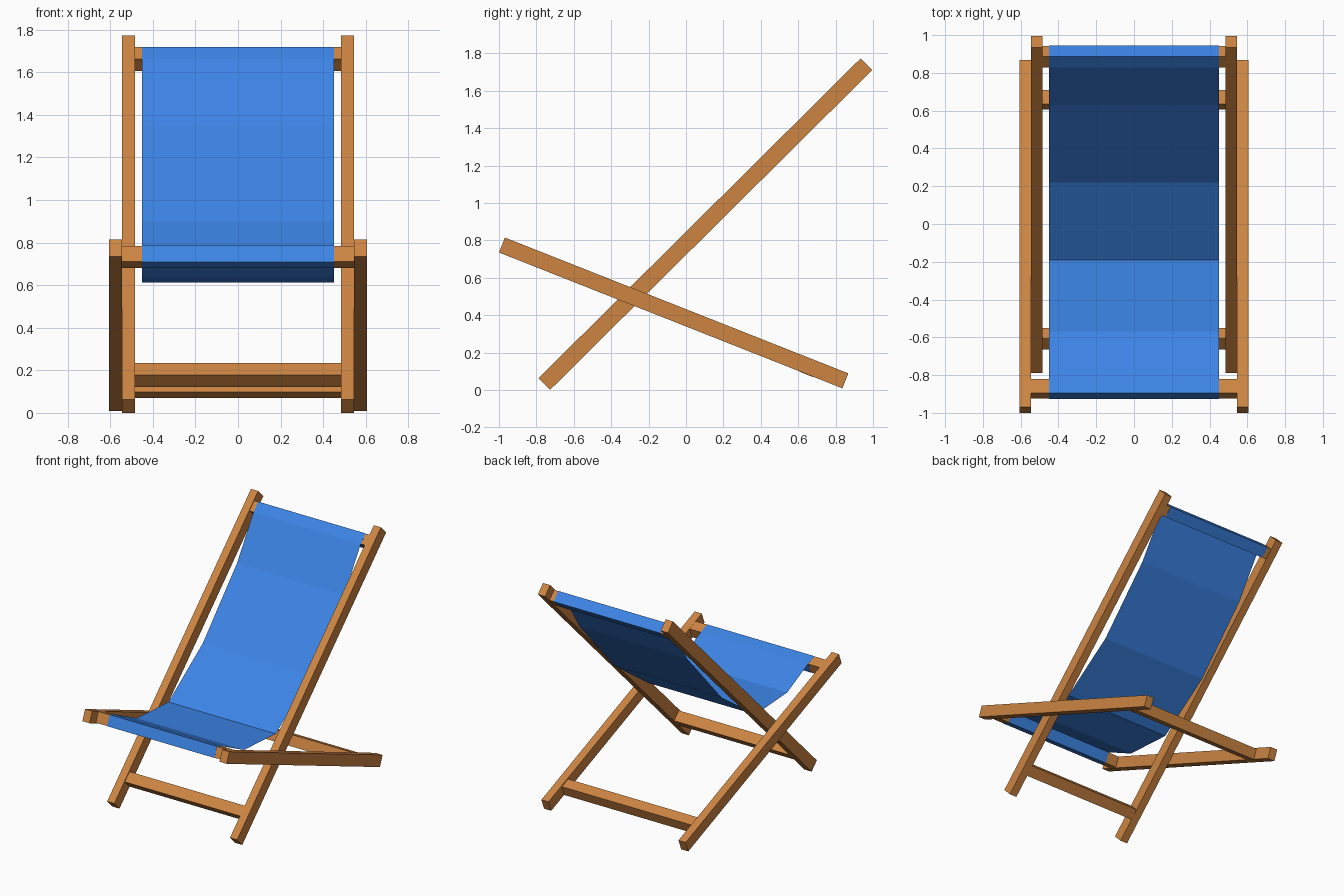
import bpy, bmesh
from mathutils import Vector

if "Cube" in bpy.data.objects:
    bpy.data.objects.remove(bpy.data.objects["Cube"])


def material(name, color):
    m = bpy.data.materials.new(name)
    m.diffuse_color = color
    m.use_nodes = True
    m.node_tree.nodes["Principled BSDF"].inputs["Base Color"].default_value = m.diffuse_color
    return m


WOOD = material("wood", (0.61, 0.235, 0.055, 1))
BLUE = material("canvas_blue", (0.045, 0.23, 0.78, 1))


def make_object(name, bm, mat):
    me = bpy.data.meshes.new(name)
    bm.to_mesh(me)
    bm.free()
    me.materials.append(mat)
    ob = bpy.data.objects.new(name, me)
    bpy.context.collection.objects.link(ob)
    return ob


def prism(name, profile, x0, x1, mat):
    """Extrude a closed (y, z) profile along x."""
    bm = bmesh.new()
    face = bm.faces.new([bm.verts.new((x0, y, z)) for y, z in profile])
    ext = bmesh.ops.extrude_face_region(bm, geom=[face])["geom"]
    bmesh.ops.translate(bm, vec=(x1 - x0, 0, 0),
                        verts=[v for v in ext if isinstance(v, bmesh.types.BMVert)])
    bmesh.ops.recalc_face_normals(bm, faces=bm.faces)
    return make_object(name, bm, mat)


def ribbon(name, path, x0, x1, mat):
    """Single-layer cloth strip following a (y, z) path."""
    bm = bmesh.new()
    rows = [(bm.verts.new((x0, y, z)), bm.verts.new((x1, y, z))) for y, z in path]
    for (a, b), (c, d) in zip(rows, rows[1:]):
        bm.faces.new((a, c, d, b))
    return make_object(name, bm, mat)


def beam(a, b, t):
    """Rectangle of thickness t around the line a-b in the yz plane."""
    a, b = Vector(a), Vector(b)
    d = (b - a).normalized()
    n = Vector((-d.y, d.x)) * t / 2
    return [a + n, b + n, b - n, a - n]


def square(c, direction, s):
    d = Vector(direction).normalized() * s / 2
    return beam(Vector(c) - d, Vector(c) + d, s)


# Two crossing frames: side rails mirrored left and right
back_a, back_b = Vector((-0.758, 0.0315)), Vector((0.965, 1.742))
seat_a, seat_b = Vector((-0.984, 0.775)), Vector((0.852, 0.049))
for side, s in (("left", -1), ("right", 1)):
    prism("back_rail_" + side, beam(back_a, back_b, 0.088), s * 0.485, s * 0.545, WOOD)
    prism("seat_rail_" + side, beam(seat_a, seat_b, 0.086), s * 0.545, s * 0.605, WOOD)

# Crossbars aligned with their frames
back_dir, seat_dir = back_b - back_a, seat_b - seat_a
top_bar, front_bar = (0.886, 1.662), (-0.872, 0.733)
prism("top_crossbar", square(top_bar, back_dir, 0.08), -0.49, 0.49, WOOD)
prism("lower_crossbar", square((-0.607, 0.178), back_dir, 0.08), -0.49, 0.49, WOOD)
prism("front_crossbar", square(front_bar, seat_dir, 0.08), -0.55, 0.55, WOOD)
prism("rear_crossbar", square((0.657, 0.121), seat_dir, 0.08), -0.55, 0.55, WOOD)

# Canvas loops wrapped around the two bars
top_loop = square(top_bar, back_dir, 0.082)
front_loop = square(front_bar, seat_dir, 0.082)
prism("canvas_top_loop", top_loop, -0.45, 0.45, BLUE)
prism("canvas_front_loop", front_loop, -0.45, 0.45, BLUE)

# Sagging canvas sheet from loop corner to loop corner
sag = [top_loop[0], (0.63, 1.35), (0.22, 0.9), (-0.19, 0.612),
       (-0.57, 0.635), front_loop[1]]
ribbon("canvas_sheet", sag, -0.45, 0.45, BLUE)
